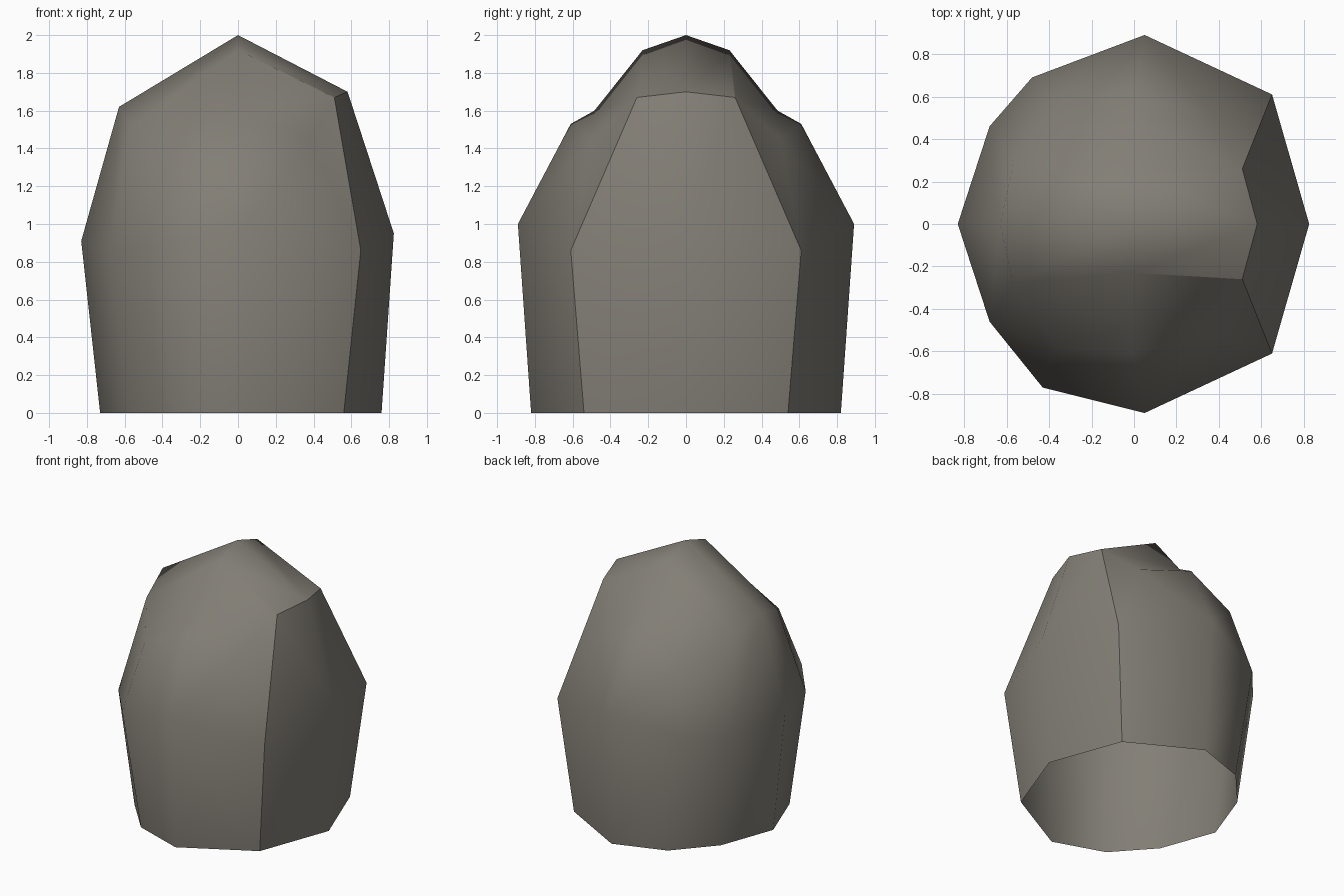
import bpy, bmesh

if "Cube" in bpy.data.objects:
    bpy.data.objects.remove(bpy.data.objects["Cube"])

stone = bpy.data.materials.new("warm grey stone")
stone.diffuse_color = (0.225, 0.21, 0.18, 1)
stone.use_nodes = True
stone.node_tree.nodes["Principled BSDF"].inputs["Base Color"].default_value = stone.diffuse_color

# Front half of the boulder; the back half mirrors it
P = {
    # right side column
    'R0': (.76, 0, 0), 'R1': (.825, 0, .95), 'R2': (.58, 0, 1.70),
    # front right corner
    'A0': (.56, -.54, 0), 'A1': (.65, -.61, .86), 'A2': (.51, -.26, 1.67),
    # front centre
    'F0': (.05, -.82, 0), 'F1': (.05, -.89, 1.0),
    # facet between front centre and left corner
    'M0': (-.33, -.69, 0), 'M1': (-.43, -.77, .88),
    # front left corner
    'B0': (-.58, -.41, 0), 'B1': (-.68, -.46, .86), 'B2': (-.57, -.28, 1.52),
    # left side column
    'L0': (-.73, 0, 0), 'L1': (-.83, 0, .91), 'L2': (-.63, 0, 1.62),
    # peak, brow, ledge (C, D) and hollows beside it (S, K)
    'T': (0, 0, 2.0), 'P': (0, -.23, 1.92), 'C': (0, -.61, 1.53),
    'D': (0, -.485, 1.60), 'S': (.38, -.50, 1.45), 'K': (-.37, -.58, 1.36),
}
BACK = {'M1': (-.48, -.69, .88)}   # the back facet is a little flatter
FACES = """R0 R1 A1 A0|R1 R2 A2 A1|R2 T P A2|T L2 B2 P|L2 L1 B1 B2|L1 L0 B0 B1
A0 A1 F1 F0|F0 F1 M1 M0|M0 M1 B1 B0|A1 S F1|A1 A2 S|F1 S C|F1 C K|F1 K M1
M1 K B1|B1 K B2|S D C|S A2 D|A2 P D|C D K|K D B2|D P B2""".replace("\n", "|").split("|")
SHARP = [('A0', 'A1'), ('A1', 'A2'), ('A2', 'R2'), ('A2', 'P'), ('B1', 'B2')]

bm = bmesh.new()
sharp = []
for side, pts in ((1, P), (-1, {**P, **BACK})):
    v = {k: bm.verts.new((x, y * side, z)) for k, (x, y, z) in pts.items()}
    for f in FACES:
        bm.faces.new([v[k] for k in f.split()]).smooth = True
    for a, b in SHARP:
        bm.edges.get((v[a], v[b])).smooth = False

# Weld the halves on y = 0 (the underside stays open)
bmesh.ops.remove_doubles(bm, verts=bm.verts[:], dist=1e-4)
bmesh.ops.recalc_face_normals(bm, faces=bm.faces[:])

me = bpy.data.meshes.new("boulder")
bm.to_mesh(me)
bm.free()
me.materials.append(stone)
bpy.context.collection.objects.link(bpy.data.objects.new("boulder", me))
